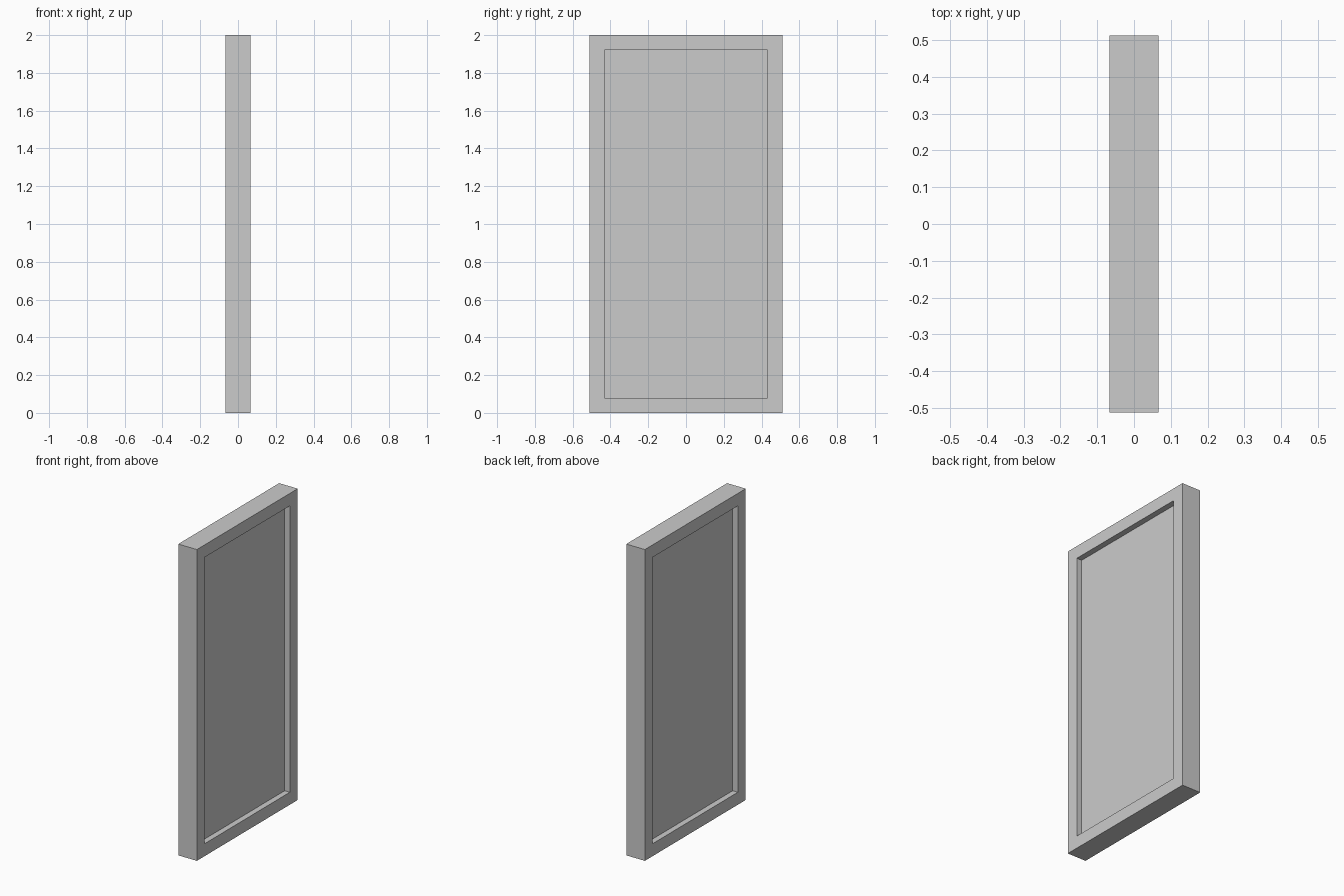
import bpy, bmesh

if "Cube" in bpy.data.objects:
    bpy.data.objects.remove(bpy.data.objects["Cube"])

HALF_WIDTH, HEIGHT, HALF_DEPTH = 0.512, 2.0, 0.066
BORDER, PANEL_HALF = 0.08, 0.029


def finish(name, bm):
    bmesh.ops.recalc_face_normals(bm, faces=bm.faces)
    mesh = bpy.data.meshes.new(name)
    bm.to_mesh(mesh)
    bm.free()
    obj = bpy.data.objects.new(name, mesh)
    bpy.context.collection.objects.link(obj)
    return obj


def ring(bm, x, inset):
    w = HALF_WIDTH - inset
    corners = [(-w, inset), (w, inset), (w, HEIGHT - inset), (-w, HEIGHT - inset)]
    return [bm.verts.new((x, y, z)) for y, z in corners]


# Outer frame: rectangular section swept round the opening
bm = bmesh.new()
section = [(HALF_DEPTH, 0), (HALF_DEPTH, BORDER), (-HALF_DEPTH, BORDER), (-HALF_DEPTH, 0)]
rings = [ring(bm, x, inset) for x, inset in section]
for i in range(4):
    a, b = rings[i], rings[(i + 1) % 4]
    for j in range(4):
        k = (j + 1) % 4
        bm.faces.new((a[j], a[k], b[k], b[j]))
finish("frame", bm)

# Flat panel recessed equally on both sides
bm = bmesh.new()
front, back = ring(bm, PANEL_HALF, BORDER), ring(bm, -PANEL_HALF, BORDER)
bm.faces.new(front)
bm.faces.new(back[::-1])
for j in range(4):
    k = (j + 1) % 4
    bm.faces.new((front[j], back[j], back[k], front[k]))
finish("panel", bm)
